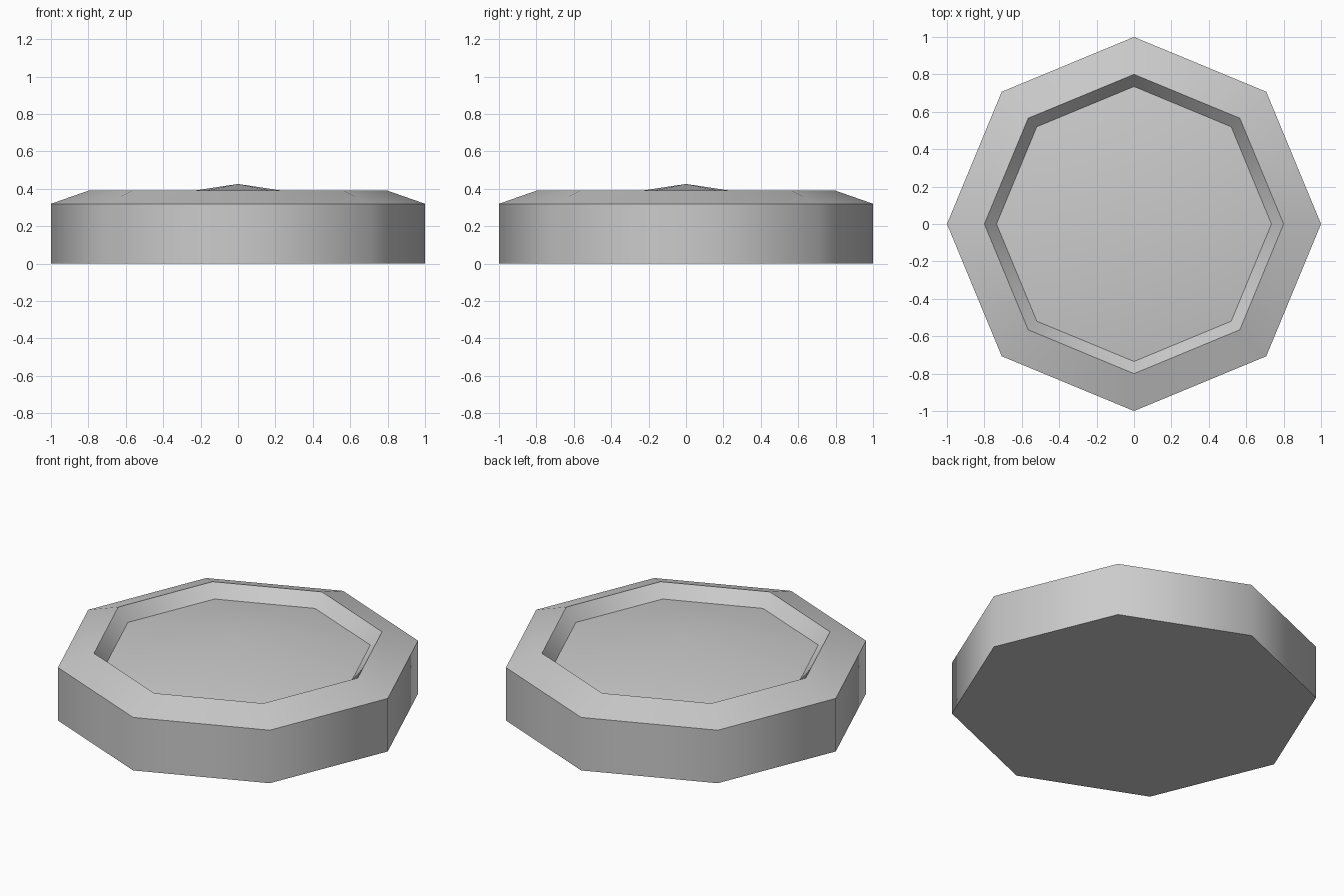
import bpy, bmesh
from math import cos, sin, pi, radians

if "Cube" in bpy.data.objects:
    bpy.data.objects.remove(bpy.data.objects["Cube"])

SIDES = 8
# Profile (radius, height): base, side, sloped rim, inner groove wall
PROFILE = [(1.0, 0.0), (1.0, 0.32), (0.8, 0.39), (0.735, 0.315)]
PEAK = 0.426

bm = bmesh.new()
rings = [[bm.verts.new((r * cos(2 * pi * i / SIDES), r * sin(2 * pi * i / SIDES), z))
          for i in range(SIDES)] for r, z in PROFILE]

# Walls between successive rings
for a, b in zip(rings, rings[1:]):
    for i in range(SIDES):
        j = (i + 1) % SIDES
        bm.faces.new((a[i], a[j], b[j], b[i]))

# Flat underside
bm.faces.new(rings[0][::-1])

# Shallow raised centre
tip = bm.verts.new((0, 0, PEAK))
for i in range(SIDES):
    bm.faces.new((rings[-1][i], rings[-1][(i + 1) % SIDES], tip))

mesh = bpy.data.meshes.new("octagonal_button")
bm.to_mesh(mesh)
bm.free()
button = bpy.data.objects.new("octagonal_button", mesh)
bpy.context.collection.objects.link(button)

# Smooth around the sides, sharp between the bands
bpy.context.view_layer.objects.active = button
button.select_set(True)
bpy.ops.object.shade_smooth_by_angle(angle=radians(50))
